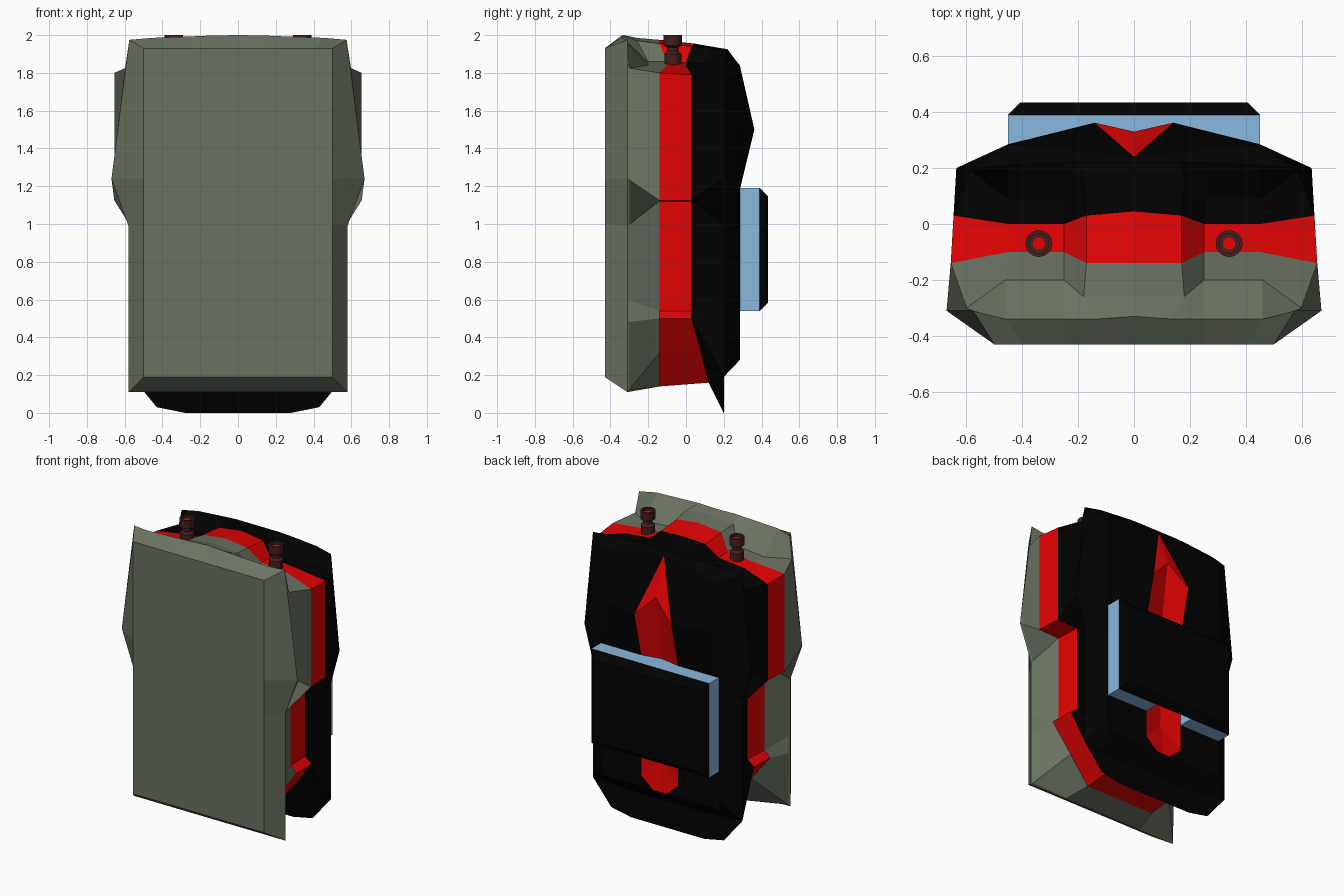
import bpy, bmesh, math
from mathutils import Vector

if "Cube" in bpy.data.objects:
    bpy.data.objects.remove(bpy.data.objects["Cube"])

def mat(name, r, g, b):
    m = bpy.data.materials.new(name)
    m.diffuse_color = (r, g, b, 1)
    m.use_nodes = True
    m.node_tree.nodes["Principled BSDF"].inputs["Base Color"].default_value = m.diffuse_color
    return m

GREY = mat("grey_green", 0.145, 0.172, 0.125)
RED = mat("red", 0.78, 0.001, 0.001)
BLACK = mat("black", 0.0005, 0.0005, 0.0005)
BLUE = mat("light_blue", 0.25, 0.48, 0.74)
MAROON = mat("dark_maroon", 0.06, 0.014, 0.014)

def finish(name, bm, mats):
    bmesh.ops.remove_doubles(bm, verts=bm.verts, dist=0.0005)
    bmesh.ops.recalc_face_normals(bm, faces=bm.faces)
    me = bpy.data.meshes.new(name)
    bm.to_mesh(me)
    bm.free()
    for m in mats:
        me.materials.append(m)
    ob = bpy.data.objects.new(name, me)
    bpy.context.collection.objects.link(ob)
    return ob

def ring(y, xz, over={}):
    """Half outline (top centre to bottom centre); over = y exceptions by index."""
    return [Vector((x, over.get(i, y), z)) for i, (x, z) in enumerate(xz)]

def blend(a, b, t, over={}):
    return [Vector(over[i]) if i in over else p.lerp(q, t) for i, (p, q) in enumerate(zip(a, b))]

# half outlines of the body from front to back
front = ring(-.43, [(0, 1.93), (.17, 1.93), (.25, 1.93), (.4, 1.93), (.5, 1.93), (.5, 1.24),
                    (.5, 1), (.5, .6), (.5, .4), (.5, .19), (.3, .19), (0, .19)])
rim = ring(-.31, [(0, 2), (.14, 1.998), (.25, 1.993), (.46, 1.985), (.575, 1.975), (.67, 1.24),
                  (.58, .99), (.58, .6), (.58, .48), (.58, .11), (.3, .11), (0, .11)],
           {0: -.33, 1: -.34, 2: -.34, 3: -.34})
red_a = ring(-.14, [(0, 1.975), (.17, 1.955), (.25, 1.86), (.45, 1.84), (.655, 1.8), (.655, 1.125),
                    (.5, 1.12), (.5, .54), (.545, .5), (.4, .32), (.26, .14), (0, .14)],
             {2: -.1, 3: -.1})
red_b = ring(.03, [(0, 1.955), (.17, 1.94), (.25, 1.855), (.45, 1.835), (.645, 1.79), (.645, 1.125),
                   (.49, 1.12), (.49, .54), (.54, .5), (.4, .32), (.26, .16), (0, .16)],
             {0: .045, 2: 0, 3: 0, 9: .08, 10: .12, 11: .12})
fin = ring(.2, [(0, 1.925), (.17, 1.925), (.25, 1.92), (.45, 1.91), (.57, 1.89), (.635, 1.24),
                (.57, 1), (.57, .6), (.57, .2), (.43, .03), (.28, 0), (0, 0)], {0: .22, 1: .22, 2: .22, 3: .21})
fin_in = [p.copy() for p in fin]
for i, z in ((9, .19), (10, .18), (11, .18)):
    fin_in[i].y, fin_in[i].z = .19, z
back = ring(.285, [(0, 1.895), (.17, 1.874), (.25, 1.864), (.4, 1.846), (.45, 1.84), (.45, 1.24),
                   (.45, 1), (.45, .6), (.45, .34), (.45, .28), (.28, .28), (0, .28)],
            {0: .24, 1: .257, 2: .265, 3: .28})
# floor edges of the two recesses in the top
well_a = blend(rim, red_a, .06, {0: (0, -.26, 1.985), 1: (.18, -.26, 1.97), 2: (.25, -.2, 1.86),
                                 3: (.46, -.2, 1.84), 4: (.598, -.3, 1.825)})
well_b = blend(red_b, fin, .94, {1: (.18, .14, 1.93), 2: (.25, .09, 1.85), 3: (.45, .09, 1.83),
                                 4: (.585, .19, 1.79)})
rings = [front, rim, well_a, red_a, red_b, well_b, fin, fin_in, back]
band = [0, 0, 0, 1, 2, 2, 2, 2]

bm = bmesh.new()

def face(pts, mi):
    f = bm.faces.new([bm.verts.new(p) for p in pts])
    f.material_index = mi

def flip(p, s):
    return (p[0] * s, p[1], p[2])

for s in (1, -1):
    for a, b, mi in zip(rings, rings[1:], band):
        for i in range(len(a) - 1):
            face([flip(p, s) for p in (a[i], a[i + 1], b[i + 1], b[i])], mi)
face([flip(p, 1) for p in front] + [flip(p, -1) for p in front[-2:0:-1]], 0)

# raised back panel with the red groove: outer z, inner point, centre point
rows = [(1.84, (0, .24, 1.895), (0, .24, 1.895)),
        (1.5, (.14, .362, 1.5), (0, .33, 1.64)),
        (1.19, (.14, .287, 1.19), (0, .26, 1.19)),
        (.36, (.14, .287, .36), (0, .255, .5)),
        (.28, (.05, .285, .28), (0, .285, .28))]
for s in (1, -1):
    for (z0, i0, c0), (z1, i1, c1) in zip(rows, rows[1:]):
        o0, o1 = (.45, .285, z0), (.45, .285, z1)
        face([flip(p, s) for p in (o0, o1, i1, i0)], 2)
        if i0 == c0:
            face([flip(p, s) for p in (i0, i1, c1)], 1)
        else:
            face([flip(p, s) for p in (i0, i1, c1, c0)], 1)
finish("body", bm, [GREY, RED, BLACK])

def box(name, lo, hi, m, taper=0):
    """Block whose back (+y) side is drawn in by taper."""
    bm = bmesh.new()
    bmesh.ops.create_cube(bm, size=1)
    for v in bm.verts:
        t = taper if v.co.y > 0 else 0
        v.co = [(h - t if c > 0 else l + t) if k != 1 else (h if c > 0 else l)
                for k, (c, l, h) in enumerate(zip(v.co, lo, hi))]
    return finish(name, bm, [m])

# rear pack: blue block with a notch below, black cover
box("pack_right", (.14, .28, .54), (.45, .39, 1.19), BLUE)
box("pack_left", (-.45, .28, .54), (-.14, .39, 1.19), BLUE)
box("pack_bridge", (-.14, .26, .85), (.14, .39, 1.19), BLUE)
box("pack_cover", (-.45, .39, .54), (.45, .435, 1.19), BLACK, .045)

# pegs on the two top recesses
peg = [(.045, 1.82), (.045, 1.9), (.03, 1.915), (.03, 1.935), (.048, 1.945), (.048, 2.0),
       (.036, 2.0), (.036, 1.985), (.022, 1.985), (0, 1.985)]
N = 16
for side, cx in (("left", -.34), ("right", .34)):
    bm = bmesh.new()
    for (r0, z0), (r1, z1) in zip(peg, peg[1:]):
        for k in range(N):
            a, b = (2 * math.pi * j / N for j in (k, k + 1))
            pts = [(r0, z0, a), (r0, z0, b), (r1, z1, b), (r1, z1, a)]
            if r1 == 0:
                pts.pop()
            f = bm.faces.new([bm.verts.new((cx + r * math.cos(t), -.07 + r * math.sin(t), z))
                              for r, z, t in pts])
            f.material_index = 1 if r1 == 0 else 0
    finish("peg_" + side, bm, [MAROON, RED])
